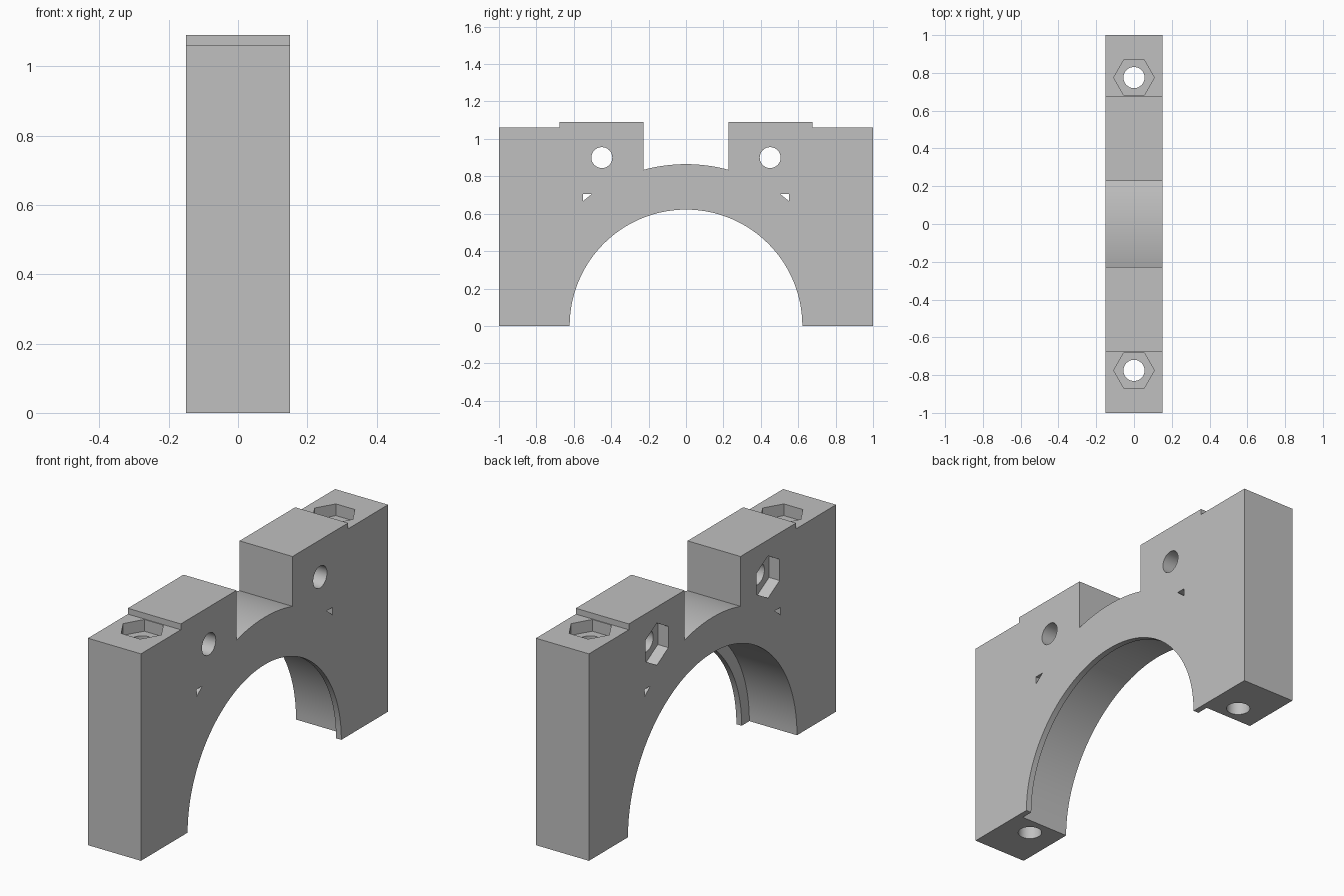
import bpy
import bmesh
from math import cos, sin, pi, asin
from mathutils import Vector

if "Cube" in bpy.data.objects:
    bpy.data.objects.remove(bpy.data.objects["Cube"], do_unlink=True)

HALF_X = 0.15        # half thickness of the clamp
BORE_R = 0.622       # bore at the retaining lip
SEAT_R = 0.684       # wider bore behind the lip
SADDLE_R = 0.865     # curved floor of the top notch
HOLE_R = 0.056
NUT_R = 0.108
NUT_DEPTH = 0.06

grey = bpy.data.materials.new("plain grey")
grey.use_nodes = True
colour = (0.53, 0.53, 0.53, 1)
grey.diffuse_color = colour
grey.node_tree.nodes["Principled BSDF"].inputs["Base Color"].default_value = colour


def arc(radius, start, end, steps):
    angles = [start + (end - start) * i / steps for i in range(steps + 1)]
    return [(radius * cos(a), radius * sin(a)) for a in angles]


def ring(u, v, radius, sides, turn=0):
    return [(u + p, v + q) for p, q in arc(radius, turn, turn + 2 * pi, sides)[:-1]]


def prism(name, outline, axis, low, high):
    """Extrude a 2D outline along x (outline in y, z) or z (outline in x, y)."""
    place = (lambda u, v: (low, u, v)) if axis == "x" else (lambda u, v: (u, v, low))
    bm = bmesh.new()
    face = bm.faces.new([bm.verts.new(place(u, v)) for u, v in outline])
    result = bmesh.ops.extrude_face_region(bm, geom=[face])
    move = Vector((1, 0, 0)) if axis == "x" else Vector((0, 0, 1))
    verts = [g for g in result["geom"] if isinstance(g, bmesh.types.BMVert)]
    bmesh.ops.translate(bm, vec=move * (high - low), verts=verts)
    bmesh.ops.recalc_face_normals(bm, faces=bm.faces)
    mesh = bpy.data.meshes.new(name)
    bm.to_mesh(mesh)
    bm.free()
    mesh.materials.append(grey)
    obj = bpy.data.objects.new(name, mesh)
    bpy.context.collection.objects.link(obj)
    return obj


# Body: stepped shoulders, curved notch and half-round bore
half_notch = 0.227
tilt = asin(half_notch / SADDLE_R)
shoulder = [(1, 0), (1, 1.06), (0.677, 1.06), (0.677, 1.09), (half_notch, 1.09)]
profile = shoulder + arc(SADDLE_R, pi / 2 - tilt, pi / 2 + tilt, 16)
profile += [(-y, z) for y, z in reversed(shoulder)]
profile += arc(BORE_R, pi, 0, 64)
body = prism("clamp_body", profile, "x", -HALF_X, HALF_X)

# Cutters: wide bore leaving a thin lip, then the holes on both sides
cutters = [prism("seat_cutter", ring(0, 0, SEAT_R, 128), "x", -0.3, 0.12)]
for s in (-1, 1):
    slot = [(s * 0.552, 0.706), (s * 0.503, 0.706), (s * 0.552, 0.666)]
    cutters += [
        prism("bolt_hole_cutter", ring(0, s * 0.775, HOLE_R, 32), "z", -0.1, 1.3),
        prism("bolt_nut_cutter", ring(0, s * 0.775, NUT_R, 6), "z", 1.06 - NUT_DEPTH, 1.3),
        prism("cross_hole_cutter", ring(s * 0.45, 0.9, HOLE_R, 32), "x", -0.3, 0.3),
        prism("cross_nut_cutter", ring(s * 0.45, 0.9, NUT_R, 6, pi / 2), "x",
              -0.3, NUT_DEPTH - HALF_X),
        prism("slot_cutter", slot, "x", -0.3, 0.3),
    ]

bpy.ops.object.select_all(action="DESELECT")
bpy.context.view_layer.objects.active = body
body.select_set(True)
for cutter in cutters:
    cutter.hide_render = True
    mod = body.modifiers.new("cut", "BOOLEAN")
    mod.operation = "DIFFERENCE"
    mod.solver = "EXACT"
    mod.object = cutter
    bpy.ops.object.modifier_apply(modifier=mod.name)
    bpy.data.objects.remove(cutter, do_unlink=True)

bpy.ops.object.shade_smooth_by_angle(angle=pi / 6)
